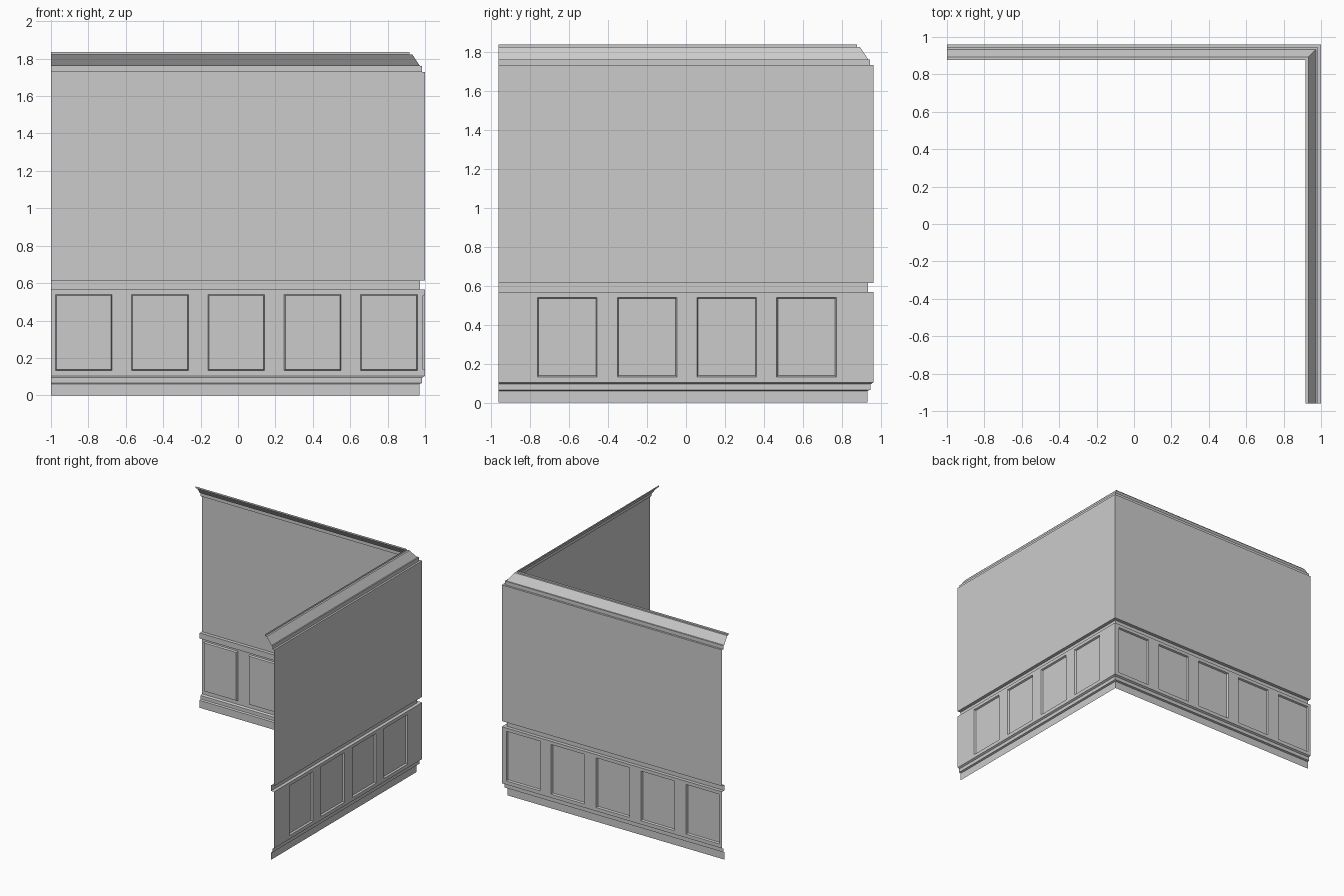
import bpy, bmesh

if "Cube" in bpy.data.objects:
    bpy.data.objects.remove(bpy.data.objects["Cube"])

X, Y = 1.0, 0.96          # wall planes; the room lies towards -x, -y


def finish(name, bm):
    me = bpy.data.meshes.new(name)
    bm.to_mesh(me)
    bm.free()
    ob = bpy.data.objects.new(name, me)
    bpy.context.collection.objects.link(ob)
    return ob


def sweep(name, profile):
    """Open sheet: (offset into room, height) profile swept along the mitred L."""
    bm = bmesh.new()
    rows = [[bm.verts.new(p) for p in ((-X, Y - o, z), (X - o, Y - o, z), (X - o, -Y, z))]
            for o, z in profile]
    for a, b in zip(rows, rows[1:]):
        for i in range(2):
            bm.faces.new((a[i], a[i + 1], b[i + 1], b[i]))
    return finish(name, bm)


def panelling(name, point, start, end, first, step, count, width):
    """Flat band of wall with panels pressed into the room."""
    us = [start]
    for i in range(count):
        us += [first + i * step, first + i * step + width]
    us.append(end)
    zs = [0.103, 0.133, 0.54, 0.567]
    bm = bmesh.new()
    g = [[bm.verts.new(point(u, z)) for u in us] for z in zs]
    panels = []
    for r in range(3):
        for c in range(len(us) - 1):
            f = bm.faces.new((g[r][c], g[r][c + 1], g[r + 1][c + 1], g[r + 1][c]))
            if r == 1 and c % 2 == 1:
                panels.append(f)
    bm.normal_update()
    bmesh.ops.inset_individual(bm, faces=panels, thickness=0.008, depth=0.014)
    # merge the plain cells around the panels
    flat = [e for e in bm.edges if len(e.link_faces) == 2
            and e.calc_face_angle(0) < 0.01]
    bmesh.ops.dissolve_edges(bm, edges=[e for e in flat
                             if all(abs(v.co.z - zs[1]) > 1e-4 and abs(v.co.z - zs[2]) > 1e-4
                                    for v in e.verts)], use_verts=False)
    return finish(name, bm)


# stepped skirting, chair rail, upper wall and crown moulding
sweep("baseboard", [(0.03, 0), (0.03, 0.061), (0.015, 0.066), (0.015, 0.095), (0, 0.103)])
sweep("chair_rail", [(0, 0.567), (0.028, 0.567), (0.028, 0.613), (0, 0.613)])
sweep("upper_wall", [(0, 0.613), (0, 1.73)])
sweep("crown_moulding", [(0, 1.73), (0.016, 1.73), (0.016, 1.76), (0.026, 1.76),
                         (0.068, 1.822), (0.083, 1.822), (0.083, 1.836)])

# panelled lower walls
panelling("back_panelling", lambda u, z: (u, Y, z), -X, X, -0.977, 0.408, 5, 0.304)
panelling("right_panelling", lambda u, z: (X, -u, z), -Y, Y, -0.77, 0.4085, 4, 0.305)
